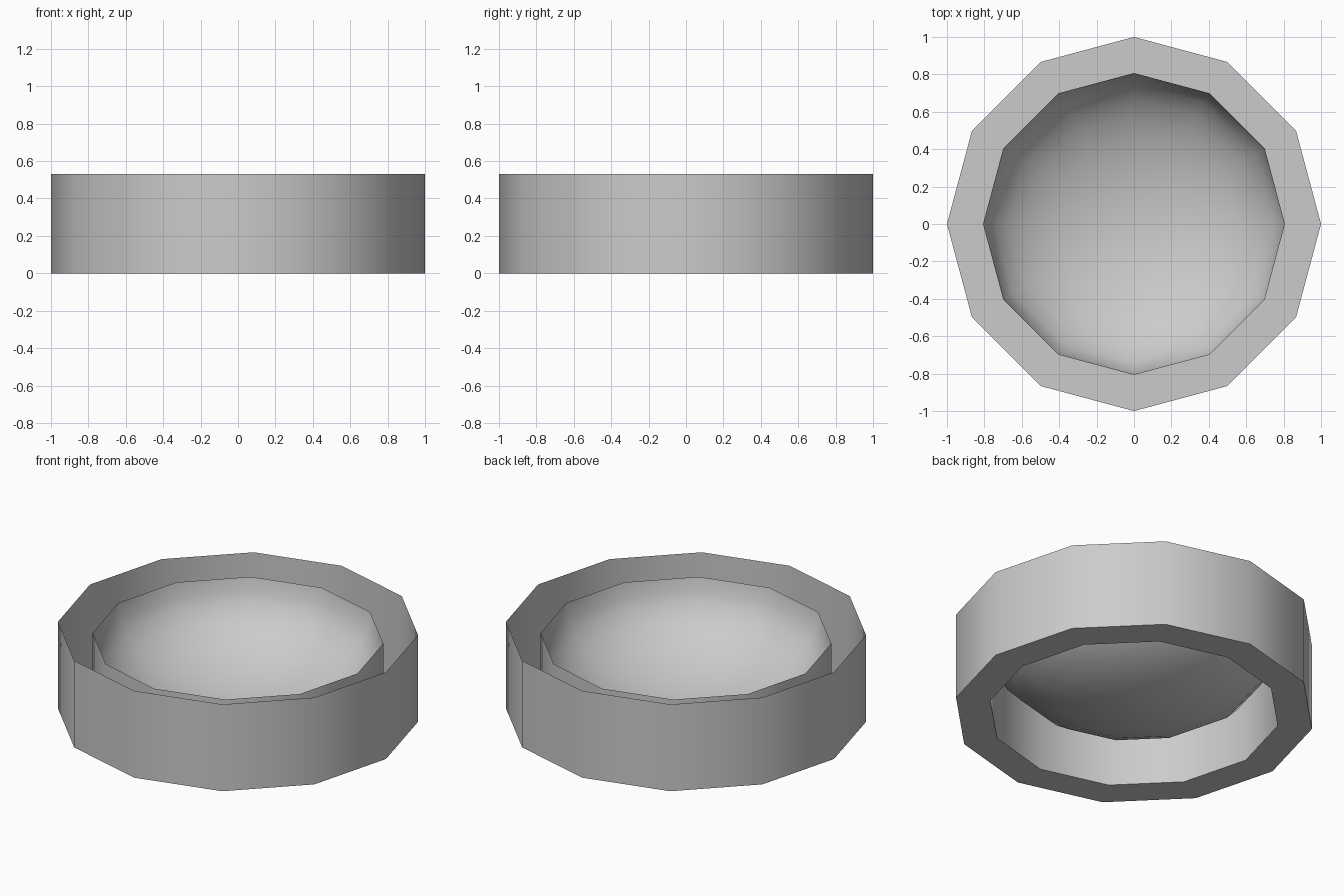
import bpy, bmesh, math

if "Cube" in bpy.data.objects:
    bpy.data.objects.remove(bpy.data.objects["Cube"])

SIDES = 12
INNER_R = 0.807
RIM_Z = 0.47
DEPTH = 0.45


def lathe(name, profile):
    """Spin an (r, z) profile round the z axis; a point with r = 0 becomes a pole."""
    bm = bmesh.new()
    rings = []
    for r, z in profile:
        if r < 1e-5:
            rings.append([bm.verts.new((0, 0, z))] * SIDES)
        else:
            rings.append([bm.verts.new((r * math.cos(2 * math.pi * i / SIDES),
                                        r * math.sin(2 * math.pi * i / SIDES), z))
                          for i in range(SIDES)])
    for a, b in zip(rings, rings[1:]):
        for i in range(SIDES):
            j = (i + 1) % SIDES
            quad = [a[i], b[i], b[j], a[j]]
            bm.faces.new(list(dict.fromkeys(quad)))
    mesh = bpy.data.meshes.new(name)
    bm.to_mesh(mesh)
    bm.free()
    obj = bpy.data.objects.new(name, mesh)
    bpy.context.collection.objects.link(obj)
    bpy.ops.object.select_all(action='DESELECT')
    obj.select_set(True)
    bpy.context.view_layer.objects.active = obj
    bpy.ops.object.shade_smooth_by_angle(angle=math.radians(40))
    return obj


# Open-topped housing: outer wall, flat base ring, inner wall
lathe("ring_housing", [(1, 0.53), (1, 0), (INNER_R, 0), (INNER_R, RIM_Z)])

# Half-ellipsoid bowl hanging from the inner wall's rim
ROWS = 8
angles = [math.pi / 2 * k / ROWS for k in range(ROWS + 1)]
lathe("bowl", [(INNER_R * math.cos(t), RIM_Z - DEPTH * math.sin(t)) for t in angles])
